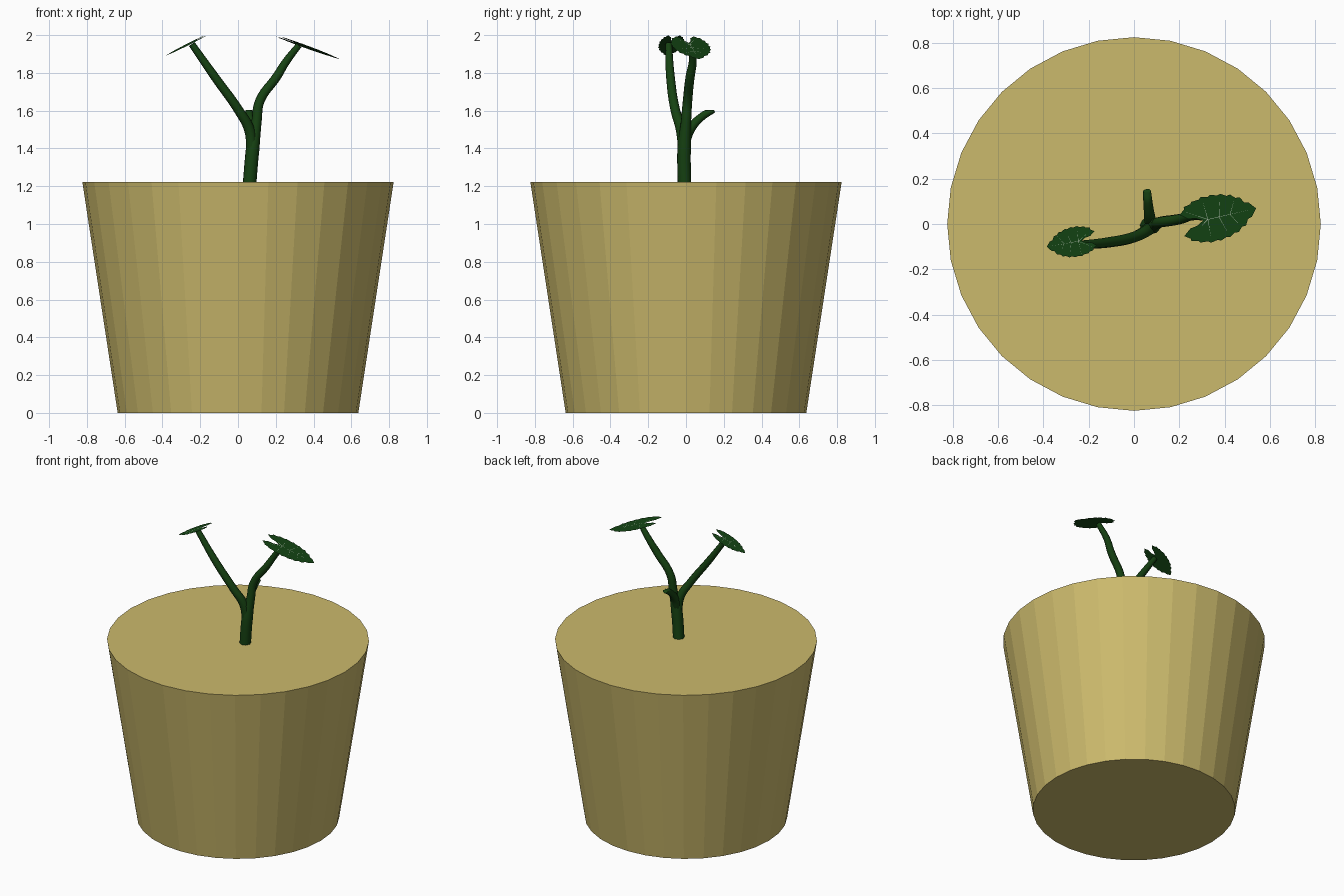
import bpy, bmesh, math
from mathutils import Vector

if "Cube" in bpy.data.objects:
    bpy.data.objects.remove(bpy.data.objects["Cube"])


def material(name, rgb):
    m = bpy.data.materials.new(name)
    m.diffuse_color = (*rgb, 1)
    m.use_nodes = True
    m.node_tree.nodes["Principled BSDF"].inputs["Base Color"].default_value = m.diffuse_color
    return m


CLAY = material("clay", (0.60, 0.49, 0.15))
STEM = material("stem_green", (0.008, 0.055, 0.006))
LEAF = material("leaf_green", (0.007, 0.06, 0.007))
VEIN = material("vein_pale", (0.40, 0.50, 0.38))


def mesh_object(name, bm, mats):
    me = bpy.data.meshes.new(name)
    bm.to_mesh(me)
    bm.free()
    ob = bpy.data.objects.new(name, me)
    bpy.context.collection.objects.link(ob)
    for m in mats:
        me.materials.append(m)
    return ob


def tube(name, pts):
    """Tapered smooth tube through (x, y, z, radius) points."""
    cu = bpy.data.curves.new(name, 'CURVE')
    cu.dimensions = '3D'
    cu.bevel_depth = 1.0
    cu.bevel_resolution = 2
    cu.resolution_u = 6
    cu.use_fill_caps = True
    sp = cu.splines.new('BEZIER')
    sp.bezier_points.add(len(pts) - 1)
    for b, (x, y, z, r) in zip(sp.bezier_points, pts):
        b.co = (x, y, z)
        b.radius = r
        b.handle_left_type = b.handle_right_type = 'AUTO'
    ob = bpy.data.objects.new(name, cu)
    bpy.context.collection.objects.link(ob)
    bpy.ops.object.select_all(action='DESELECT')
    ob.select_set(True)
    bpy.context.view_layer.objects.active = ob
    bpy.ops.object.convert(target='MESH')
    ob = bpy.context.object
    ob.data.materials.clear()
    ob.data.materials.append(STEM)
    bpy.ops.object.shade_smooth_by_angle(angle=math.radians(50))
    return ob


# Half outline of the heart-shaped leaf, tip to notch (u along leaf, v sideways)
HALF = [(.218, 0), (.192, .032), (.158, .064), (.120, .085), (.078, .098),
        (.035, .104), (-.010, .103), (-.055, .092), (-.092, .077), (-.118, .048)]


def serrated_half():
    out = [HALF[0]]
    for a, b in zip(HALF, HALF[1:]):
        # small step inward just past each tooth
        x, y = a[0] * .75 + b[0] * .25, a[1] * .75 + b[1] * .25
        if a[1] > 0:
            out.append((x * .94, y * .94))
        out.append(b)
    return out + [(-.085, .022), (-.05, .016), (-.022, 0)]


def leaf(name, base, heading, slope, scale):
    bm = bmesh.new()
    c, s = math.cos(heading), math.sin(heading)

    def place(u, v, lift=0.0):
        u, v = u * scale, v * scale
        return bm.verts.new((base[0] + u * c - v * s, base[1] + u * s + v * c,
                             base[2] - slope * u + lift))

    # two serrated halves
    half = serrated_half()
    for side in (1, -1):
        f = bm.faces.new([place(u, v * side) for u, v in half][::-side])
        f.normal_update()
        if f.normal.z < 0:
            f.normal_flip()
    bmesh.ops.remove_doubles(bm, verts=bm.verts[:], dist=1e-5)

    # thin veins: midrib plus mirrored side veins
    veins = [((0, 0), (.205, 0))]
    for k in (1, -1):
        veins += [((0, 0), (-.09, .055 * k)), ((0, 0), (-.005, .092 * k)),
                  ((.05, 0), (.075, .085 * k)), ((.10, 0), (.135, .062 * k))]
    for a, b in veins:
        a, b = Vector(a), Vector(b)
        d = (b - a).normalized() * .0012
        n = Vector((-d.y, d.x))
        f = bm.faces.new([place(p.x, p.y, .0008) for p in (a - n, b, a + n)])
        f.material_index = 1
    return mesh_object(name, bm, [LEAF, VEIN])


# Pot: tapered 32-sided solid
bm = bmesh.new()
bmesh.ops.create_cone(bm, cap_ends=True, segments=32,
                      radius1=.637, radius2=.824, depth=1.222)
bmesh.ops.translate(bm, verts=bm.verts[:], vec=(0, 0, .611))
mesh_object("pot", bm, [CLAY])

# Main stem continuing into the right branch
tube("right_stem", [(.060, -.008, 1.20, .036), (.078, -.010, 1.40, .036),
                    (.098, .000, 1.54, .027), (.115, .008, 1.65, .025),
                    (.205, .022, 1.78, .024), (.255, .036, 1.86, .021),
                    (.322, .032, 1.946, .017)])

# Left branch
tube("left_stem", [(.075, -.010, 1.38, .030), (.060, -.026, 1.50, .028),
                   (.005, -.056, 1.60, .025), (-.12, -.082, 1.775, .023),
                   (-.244, -.092, 1.952, .018)])

# Short cut-off branch at the back, trimmed level
stub = tube("cut_branch", [(.075, -.005, 1.43, .026), (.070, .025, 1.505, .025),
                           (.063, .080, 1.565, .021), (.057, .145, 1.606, .018)])
for v in stub.data.vertices:
    v.co.z = min(v.co.z, 1.603)

# Leaves
leaf("right_leaf", (.326, .020, 1.951), math.radians(13), .36, 1.0)
leaf("left_leaf", (-.245, -.076, 1.961), math.radians(190), .50, .65)
